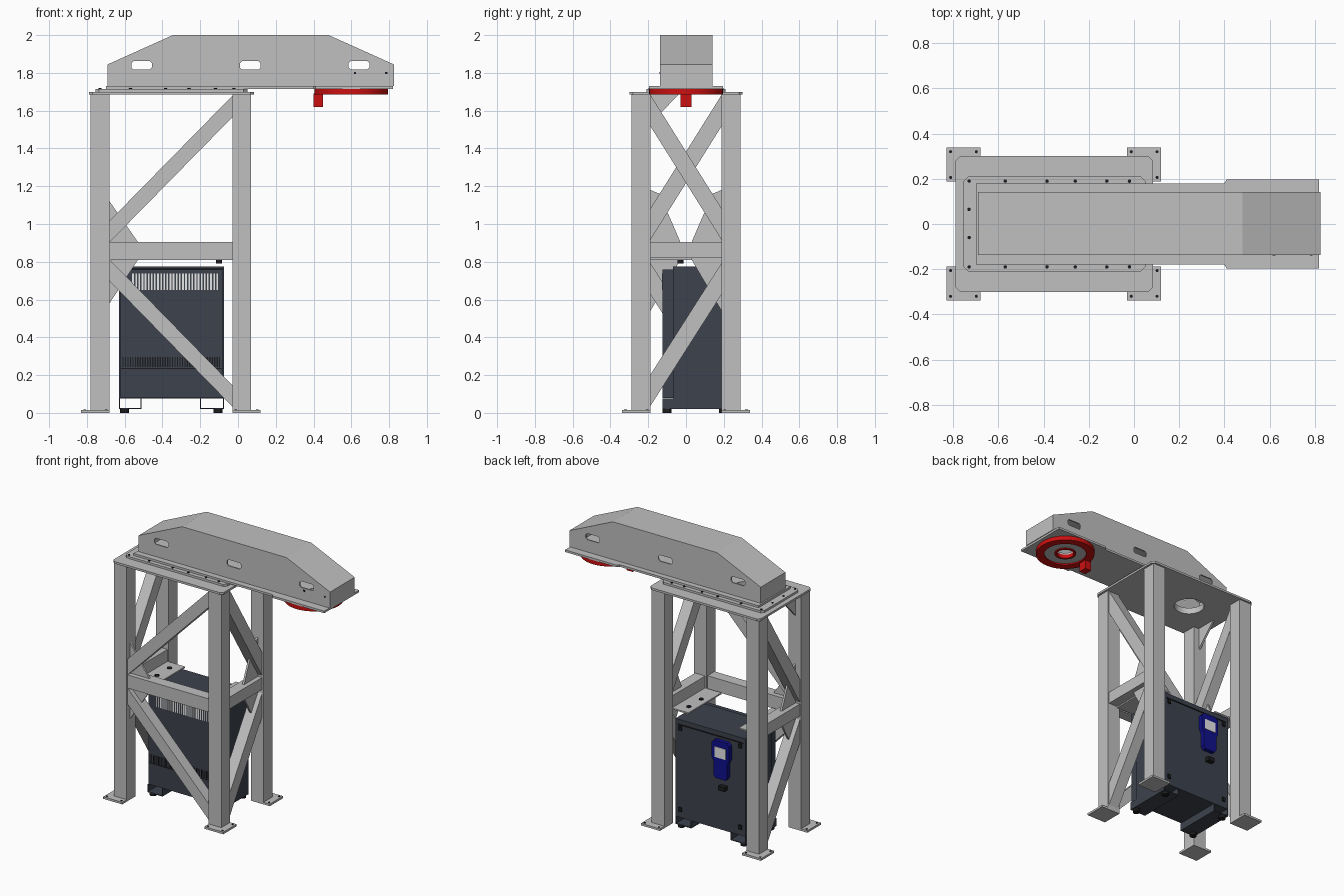
import bpy, bmesh
from math import radians
from mathutils import Vector

cube = bpy.data.objects.get("Cube")
if cube:
    bpy.data.objects.remove(cube)


def material(name, r, g, b):
    m = bpy.data.materials.new(name)
    m.use_nodes = True
    m.diffuse_color = (r, g, b, 1)
    bsdf = next(n for n in m.node_tree.nodes if n.type == 'BSDF_PRINCIPLED')
    bsdf.inputs["Base Color"].default_value = (r, g, b, 1)
    return m


GREY = material("light_grey", .53, .53, .53)
SLATE = material("dark_slate", .046, .055, .075)
RED = material("red", .6, .005, .005)
BLUE = material("blue", .005, .005, .27)
BLACK = material("black", .012, .012, .014)
PALE = material("pale_grey", .8, .8, .8)


def finish(name, bm, mat):
    bmesh.ops.recalc_face_normals(bm, faces=bm.faces)
    mesh = bpy.data.meshes.new(name)
    bm.to_mesh(mesh)
    bm.free()
    ob = bpy.data.objects.new(name, mesh)
    mesh.materials.append(mat)
    bpy.context.collection.objects.link(ob)
    return ob


def box(name, x, y, z, mat=GREY):
    bm = bmesh.new()
    bmesh.ops.create_cube(bm, size=1)
    for v in bm.verts:
        v.co = [a[0] if c < 0 else a[1] for a, c in zip((x, y, z), v.co)]
    return finish(name, bm, mat)


def prism(name, pts, axis, lo, hi, mat=GREY):
    """Extrude a 2D outline along an axis (0 = x, 1 = y, 2 = z)."""
    bm = bmesh.new()
    verts = []
    for p in pts:
        co = list(p)
        co.insert(axis, lo)
        verts.append(bm.verts.new(co))
    face = bm.faces.new(verts)
    moved = bmesh.ops.extrude_face_region(bm, geom=[face])["geom"]
    step = Vector((0, 0, 0))
    step[axis] = hi - lo
    bmesh.ops.translate(bm, vec=step, verts=[g for g in moved if isinstance(g, bmesh.types.BMVert)])
    return finish(name, bm, mat)


def cylinder(name, x, y, r, z0, z1, mat, sides=16):
    bm = bmesh.new()
    bmesh.ops.create_cone(bm, cap_ends=True, segments=sides, radius1=r, radius2=r, depth=z1 - z0)
    bmesh.ops.translate(bm, vec=(x, y, (z0 + z1) / 2), verts=bm.verts)
    return finish(name, bm, mat)


def apply(ob, mod):
    bpy.ops.object.select_all(action='DESELECT')
    bpy.context.view_layer.objects.active = ob
    ob.select_set(True)
    bpy.ops.object.modifier_apply(modifier=mod.name)


def cut(ob, cutter, keep=False):
    mod = ob.modifiers.new("cut", 'BOOLEAN')
    mod.operation = 'DIFFERENCE'
    mod.solver = 'EXACT'
    mod.object = cutter
    apply(ob, mod)
    if not keep:
        bpy.data.objects.remove(cutter)


def chamfered(x0, x1, y, c):
    return [(x0 + c, -y), (x1 - c, -y), (x1, c - y), (x1, y - c),
            (x1 - c, y), (x0 + c, y), (x0, y - c), (x0, c - y)]


def ring(name, x, r_out, r_in, z0, z1, mat):
    ob = cylinder(name, x, 0, r_out, z0, z1, mat, 48)
    cut(ob, cylinder("ring_cutter", x, 0, r_in, z0 - .1, z1 + .1, mat, 48))
    bpy.ops.object.shade_smooth_by_angle(angle=radians(30))
    return ob


# Columns with foot plates and anchor bolts
for ex, x, px in (("far", (-.78, -.68), (-.83, -.68)), ("near", (-.03, .07), (-.03, .12))):
    for ey, s in (("front", -1), ("back", 1)):
        y = sorted((s * .188, s * .288))
        py = sorted((s * .188, s * .338))
        box(f"{ey}_{ex}_column", x, y, (.015, 1.685))
        box(f"{ey}_{ex}_foot_plate", px, py, (0, .015))
        outer = px[0] if ex == "far" else px[1]
        inner = px[1] if ex == "far" else px[0]
        d = .018 if ex == "far" else -.018
        for bx, by in ((outer + d, .32), (inner - d, .32), (outer + d, .206)):
            cylinder("anchor_bolt", bx, s * by, .007, .01, .018, BLACK, 8)

# Horizontal beams and the shelf plates beneath them
box("front_beam", (-.68, -.03), (-.28, -.2), (.82, .905))
box("far_end_beam", (-.77, -.69), (-.188, .188), (.82, .905))
box("near_end_beam", (-.02, .06), (-.188, .188), (.82, .905))
for name, x in (("far", (-.7, -.55)), ("near", (-.15, -.01))):
    box(name + "_shelf_plate", x, (-.188, .188), (.81, .82))
    for y in (-.03, .11):
        cylinder("shelf_knob", -.1 if name == "near" else -.62, y, .016, .79, .825, BLACK)
box("front_shelf_plate", (-.68, -.03), (-.28, -.2), (.81, .82))


def brace(name, axis, u0, z0, u1, z1, t, lo, hi):
    prism(name, [(u0, z0 - t), (u1, z1 - t), (u1, z1 + t), (u0, z0 + t)], axis, lo, hi)


# Diagonal braces meet at one mid-height corner on each braced side
brace("front_upper_brace", 1, -.68, .96, -.03, 1.622, .057, -.28, -.2)
brace("front_lower_brace", 1, -.68, .755, -.03, .09, .057, -.28, -.2)
for name, s, x in (("near", 1, -.02), ("far", -1, -.77)):
    brace(name + "_upper_brace", 0, -s * .188, 1.6, s * .188, 1.0, .083, x, x + .08)
    brace(name + "_lower_brace", 0, -s * .188, .12, s * .188, .71, .083, x, x + .08)
    gusset = [(s * .188, 1.18), (s * .14, 1.16), (s * .03, .905), (s * .03, .81), (s * .188, .54)]
    prism(name + "_gusset", gusset, 0, x + .033, x + .047)
prism("front_gusset", [(-.68, 1.12), (-.53, .905), (-.53, .81), (-.68, .58)], 1, -.247, -.233)
prism("top_gusset", [(-.188, 1.685), (-.04, 1.685), (-.188, 1.53)], 0, -.737, -.723)

# Top plates, with a cable opening
top = prism("top_plate", chamfered(-.79, .085, .3, .02), 2, 1.685, 1.7)
mid = prism("mounting_plate", chamfered(-.755, .05, .21, .02), 2, 1.7, 1.715)
half = [(-.7, -.18), (.4, -.18), (.41, -.197), (.82, -.197)]
arm = prism("arm_plate", half + [(x, -y) for x, y in reversed(half)], 2, 1.715, 1.73)
opening = cylinder("opening_cutter", -.48, 0, .1, 1.6, 1.8, GREY, 40)
for plate in (top, mid):
    cut(plate, opening, True)
cut(arm, opening)
cut(arm, cylinder("sensor_cutter", .6, 0, .06, 1.6, 1.8, GREY, 40))
bolts = [(x, s * .19) for x in (-.73, -.57, -.385, -.26, -.12, -.02) for s in (-1, 1)]
for x, y in bolts + [(-.73, -.06), (-.73, .065)]:
    cylinder("plate_bolt", x, y, .008, 1.71, 1.719, BLACK, 8)

# Hollow arm cover with through slots
outline = [(-.69, 1.73), (-.69, 1.845), (-.345, 2), (.48, 2), (.825, 1.845), (.825, 1.73)]
cover = prism("arm_cover", outline, 1, -.138, .141)
bm = bmesh.new()
bm.from_mesh(cover.data)
bm.normal_update()
bmesh.ops.delete(bm, geom=[f for f in bm.faces if f.normal.z < -.9], context='FACES')
bm.to_mesh(cover.data)
bm.free()
shell = cover.modifiers.new("shell", 'SOLIDIFY')
shell.thickness = .01
shell.offset = -1
shell.use_even_offset = True
apply(cover, shell)
for x in (-.51, .065, .64):
    slot = [(x + a * .055 * k, 1.84 + b * .022 * j) for a, b, order in
            ((1, -1, 0), (1, 1, 1), (-1, 1, 0), (-1, -1, 1))
            for k, j in (((.8, 1), (1, .5)) if order == 0 else ((1, .5), (.8, 1)))]
    cut(cover, prism("slot_cutter", slot, 1, -.3, .3))
for x, z in ((.62, 1.8), (.785, 1.8)):
    prism("cover_screw", [(x - .006, z - .006), (x + .006, z - .006), (x + .006, z + .006),
                          (x - .006, z + .006)], 1, -.14, -.137, BLACK)

# Round tool head under the arm
ring("head_outer_ring", .6, .195, .14, 1.685, 1.715, RED)
ring("head_disc", .6, .145, .058, 1.695, 1.715, GREY)
ring("head_inner_ring", .6, .072, .056, 1.688, 1.715, RED)
box("head_bracket", (.4, .45), (-.03, .03), (1.62, 1.69), RED)

# Cabinet body
box("cabinet_body", (-.63, -.075), (-.068, .225), (.075, .775), SLATE)
box("cabinet_front_panel", (-.622, -.083), (-.125, -.06), (.08, .758), SLATE)
box("cabinet_seam", (-.62, -.085), (-.127, -.12), (.232, .238), BLACK)
box("cabinet_top_seam", (-.626, -.079), (-.07, -.066), (.758, .768), BLACK)
for i in range(28):
    x = -.56 + i * .0165
    box("upper_vent", (x, x + .009), (-.127, -.12), (.65, .738), PALE)
for i in range(40):
    x = -.612 + i * .0131
    box("lower_vent", (x, x + .007), (-.127, -.12), (.242, .296), BLACK)

# Open channel skids and round feet
for x0, x1, foot in ((-.63, -.51, -.6), (-.2, -.075, -.105)):
    box("skid_outer_wall", (x0, x0 + .005), (-.125, .225), (.02, .075), SLATE)
    box("skid_inner_wall", (x1 - .005, x1), (-.125, .225), (.02, .075), SLATE)
    box("skid_floor", (x0, x1), (-.125, .225), (.02, .026), SLATE)
    for y in (-.1, .2):
        cylinder("cabinet_foot", foot, y, .024, 0, .021, BLACK)

# Control pendant and its hook on the cabinet back
pendant = [(-.52, .7), (-.5, .72), (-.4, .72), (-.38, .7), (-.38, .6), (-.395, .57),
           (-.395, .47), (-.41, .45), (-.49, .45), (-.505, .47), (-.505, .57), (-.52, .6)]
prism("control_pendant", pendant, 1, .22, .255, BLUE)
box("pendant_screen", (-.495, -.405), (.25, .258), (.6, .675), PALE)
box("pendant_hook", (-.485, -.435), (.22, .26), (.37, .4), BLACK)
box("back_top_strip", (-.61, -.095), (.22, .23), (.735, .742), BLACK)
for x in (-.59, -.115):
    for z in (.12, .7):
        box("back_latch", (x - .012, x + .012), (.22, .235), (z, z + .03), BLACK)
